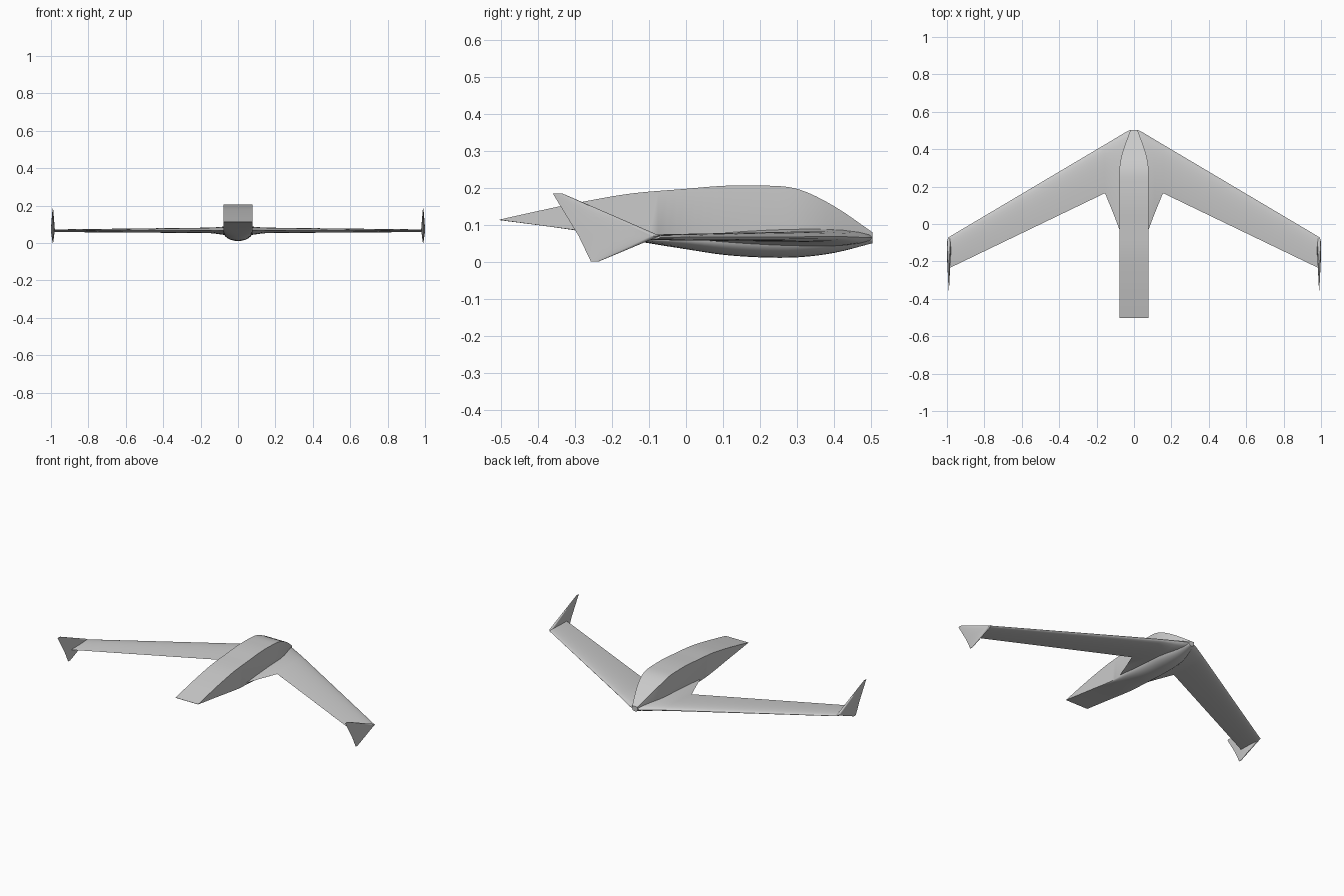
import bpy, bmesh, math

if "Cube" in bpy.data.objects:
    bpy.data.objects.remove(bpy.data.objects["Cube"])


def loft(name, rings, mirror=False):
    """Skin a list of equal-length closed rings and cap both ends."""
    bm = bmesh.new()
    rows = [[bm.verts.new(p) for p in r] for r in rings]
    n = len(rows[0])
    for a, b in zip(rows, rows[1:]):
        for i in range(n):
            j = (i + 1) % n
            bm.faces.new((a[i], a[j], b[j], b[i]))
    bm.faces.new(rows[0][::-1])
    bm.faces.new(rows[-1])
    bmesh.ops.recalc_face_normals(bm, faces=bm.faces)
    me = bpy.data.meshes.new(name)
    bm.to_mesh(me)
    bm.free()
    ob = bpy.data.objects.new(name, me)
    bpy.context.collection.objects.link(ob)
    if mirror:
        ob.modifiers.new("mirror", 'MIRROR').use_mirror_merge = False
    bpy.ops.object.select_all(action='DESELECT')
    ob.select_set(True)
    bpy.context.view_layer.objects.active = ob
    bpy.ops.object.shade_smooth_by_angle(angle=math.radians(35))
    return ob


def foil(le, te, thick, n=14):
    """Symmetric airfoil as (y, offset) pairs from trailing edge round the nose."""
    def half(u):
        return 5 * thick * (0.2969 * math.sqrt(u) - 0.126 * u - 0.3516 * u**2
                            + 0.2843 * u**3 - 0.1030 * u**4)
    us = [(1 + math.cos(math.pi * i / n)) / 2 for i in range(n + 1)]
    up = [(le + (te - le) * u, half(u)) for u in us]
    low = [(y, -t) for y, t in up[::-1][1:]]
    return up + low


def interp(table, y):
    """Smooth (Catmull-Rom style) lookup in a descending table of (y, value)."""
    for i in range(len(table) - 1):
        (y0, a), (y1, b) = table[i], table[i + 1]
        if y >= y1 - 1e-9:
            break
    def slope(k):
        p, q = table[max(k - 1, 0)], table[min(k + 1, len(table) - 1)]
        return (q[1] - p[1]) / (q[0] - p[0])
    h = y1 - y0
    s = (y - y0) / h
    return ((2*s**3 - 3*s**2 + 1) * a + (s**3 - 2*s**2 + s) * h * slope(i)
            + (3*s**2 - 2*s**3) * b + (s**3 - s**2) * h * slope(i + 1))


# Fuselage: flat-topped, straight-sided pod with a rounded belly
top = [(.503, .08), (.4, .15), (.3, .197), (.2, .206), (.1, .205), (0, .197),
       (-.15, .184), (-.3, .158), (-.4, .137), (-.503, .114)]
side = [(.503, .062), (.3, .06), (0, .06), (-.1, .06), (-.3, .086), (-.503, .113)]
belly = [(.503, .05), (.4, .024), (.3, .012), (.2, .012), (.1, .019), (0, .034),
         (-.1, .05), (-.3, .085), (-.503, .1125)]
width = [(.503, .018), (.43, .046), (.36, .068), (.29, .078), (.2, .078), (-.503, .078)]
rings = []
for k in range(41):
    y = .503 - 1.006 * k / 40
    w, zt, zs, zb = (interp(t, y) for t in (width, top, side, belly))
    w = min(w, .078)
    ring = [(w, y, zt)]
    for i in range(13):
        a = math.pi * i / 12
        ring.append((w * math.cos(a), y, zs - (zs - zb) * math.sin(a)))
    rings.append(ring + [(-w, y, zt)])
loft("fuselage", rings)

# Wing: thick root fairing, swept panel (x, leading y, trailing y, thickness, z)
stations = [(0, .503, -.11, .05, .065), (.02, .503, -.11, .05, .065),
            (.05, .488, -.10, .05, .065), (.078, .471, -.03, .044, .066),
            (.11, .452, .055, .036, .067), (.155, .425, .165, .029, .068),
            (.99, -.07, -.237, .014, .066)]
loft("wing", [[(x, y, z + o) for y, o in foil(le, te, t)]
              for x, le, te, t, z in stations], True)

# Winglets: vertical fins above and below the tip (z, leading y, trailing y, thickness)
fin = [(.001, -.235, -.257, .003), (.07, -.07, -.29, .022), (.185, -.335, -.36, .003)]
loft("winglet", [[(.99 + o, y, z) for y, o in foil(le, te, t)]
                 for z, le, te, t in fin], True)
